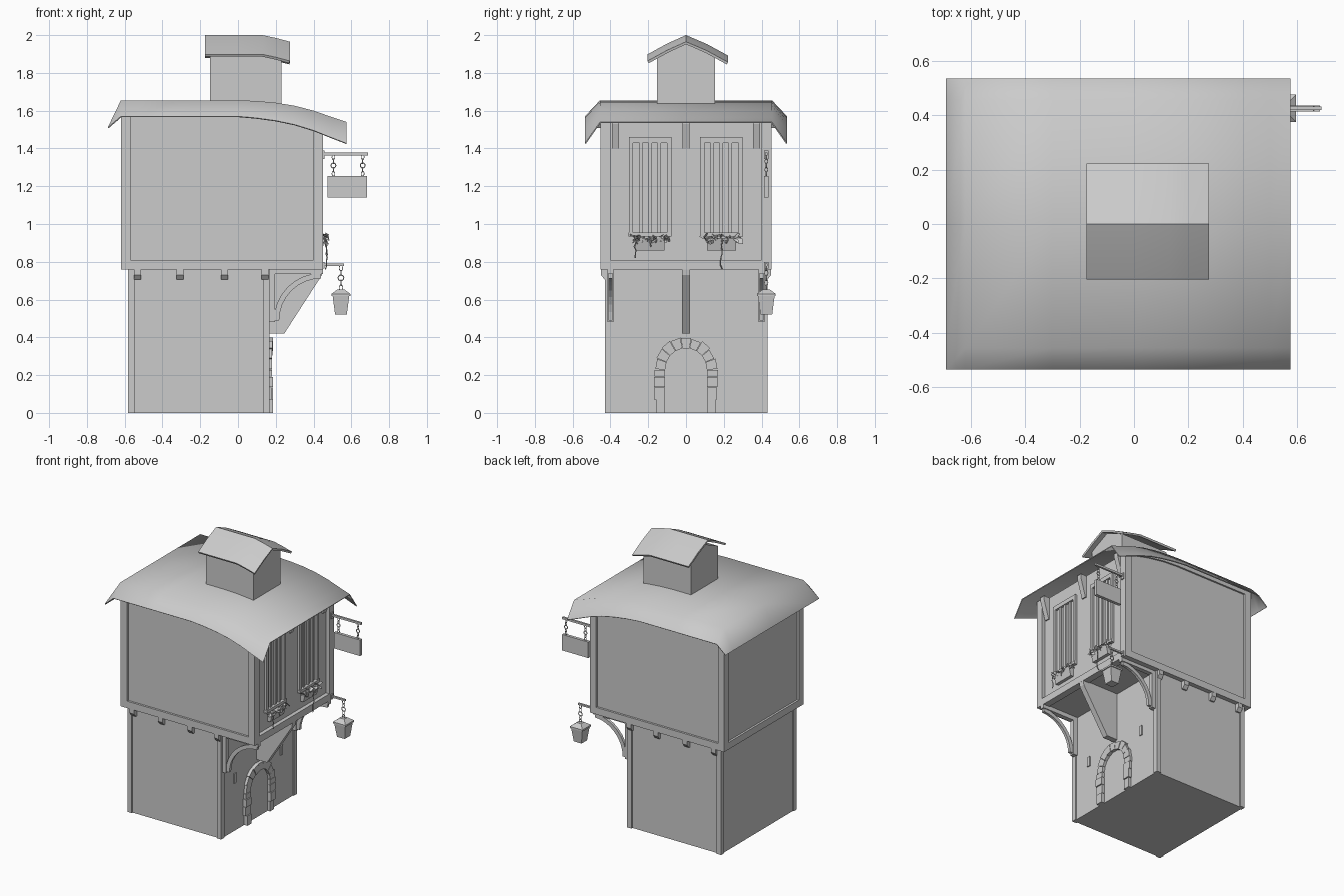
import bpy, bmesh, math, random
from mathutils import Vector

if "Cube" in bpy.data.objects:
    bpy.data.objects.remove(bpy.data.objects["Cube"])
random.seed(4)


def mesh(name, verts, faces, smooth=False):
    me = bpy.data.meshes.new(name)
    bm = bmesh.new()
    vs = [bm.verts.new(v) for v in verts]
    for f in faces:
        bm.faces.new([vs[i] for i in f])
    bmesh.ops.recalc_face_normals(bm, faces=bm.faces)
    for f in bm.faces:
        f.smooth = smooth
    bm.to_mesh(me)
    bm.free()
    ob = bpy.data.objects.new(name, me)
    bpy.context.collection.objects.link(ob)
    return ob


def prism(name, pts, axis, a, b):
    """Extrude a profile: (x, z) along y or (y, z) along x."""
    n = len(pts)
    put = (lambda p, t: (p[0], t, p[1])) if axis == 'y' else (lambda p, t: (t, p[0], p[1]))
    verts = [put(p, t) for t in (a, b) for p in pts]
    faces = [list(range(n)), list(range(n, 2 * n))]
    faces += [[i, (i + 1) % n, (i + 1) % n + n, i + n] for i in range(n)]
    return mesh(name, verts, faces)


def box(name, x0, x1, y0, y1, z0, z1):
    return prism(name, [(x0, z0), (x1, z0), (x1, z1), (x0, z1)], 'y', y0, y1)


def sheet(name, rows, thick, angle):
    """Skin a grid of points, thicken it inward, keep sharp rims."""
    n = len(rows[0])
    faces = [[i * n + j, i * n + j + 1, (i + 1) * n + j + 1, (i + 1) * n + j]
             for i in range(len(rows) - 1) for j in range(n - 1)]
    ob = mesh(name, [p for r in rows for p in r], faces, True)
    if ob.data.polygons[n // 2].normal.z < 0:
        ob.data.flip_normals()
    mod = ob.modifiers.new("thickness", 'SOLIDIFY')
    mod.thickness = thick
    mod.offset = -1
    mod = ob.modifiers.new("sharp_rims", 'EDGE_SPLIT')
    mod.split_angle = math.radians(angle)
    return ob


def tube(name, pts, r):
    cu = bpy.data.curves.new(name, 'CURVE')
    cu.dimensions = '3D'
    cu.bevel_depth = r
    cu.bevel_resolution = 1
    cu.use_fill_caps = True
    sp = cu.splines.new('POLY')
    sp.points.add(len(pts) - 1)
    for p, co in zip(sp.points, pts):
        p.co = (*co, 1)
    ob = bpy.data.objects.new(name, cu)
    bpy.context.collection.objects.link(ob)


def chain(name, x, y, z0, z1, n=5):
    step = (z1 - z0) / n
    for i in range(n):
        bpy.ops.mesh.primitive_torus_add(
            location=(x, y, z0 + (i + .5) * step), major_segments=10, minor_segments=5,
            rotation=(math.pi / 2, 0, math.pi / 2 * (i % 2)),
            major_radius=step * .58, minor_radius=.003)
        ob = bpy.context.object
        ob.name = name
        ob.scale.x = 1 if i == n // 2 else .6


# Lower storey with corner posts
box("lower_walls", -.575, .16, -.42, .42, 0, .765)
for x in (-.582, .132):
    for y in (-.43, .397):
        box("lower_post", x, x + .035, y, y + .035, 0, .76)

# Upper storey: recessed walls whose top follows the roof curve
curve = [(.45, 1.56), (.35, 1.592), (.25, 1.615), (.12, 1.635), (0, 1.642), (-.62, 1.642)]
wall = [(min(max(x, -.605), .422), z) for x, z in curve]
prism("upper_walls", [(-.605, .765), (.422, .765)] + wall, 'y', -.437, .437)
rail = curve + [(x, z - .04) for x, z in reversed(curve)]
for s in (-1, 1):
    prism("side_top_rail", rail, 'y', s * .42, s * .449)
    box("side_sill_beam", -.62, .45, s * .40, s * .452, .76, .81)
    for x, top in ((-.62, 1.635), (.4, 1.555)):
        box("upper_post", x, x + .05, s * .40, s * .452, .76, top)
for x in (-.62, .4):
    box("end_sill_beam", x, x + .05, -.45, .45, .76, .81)

# Floor joist ends on both long sides
for x in (-.55, -.325, -.09, .125):
    for s in (-1, 1):
        prism("joist_end", [(s * .41, .705), (s * .43, .705), (s * .45, .73),
                            (s * .45, .762), (s * .41, .762)], 'x', x, x + .036)

# Main roof with straight flared eaves and a drooping gable end
ridge = [(-.62, 1.655), (-.3, 1.655), (0, 1.655), (.1, 1.651), (.2, 1.642), (.3, 1.626),
         (.4, 1.6), (.5, 1.565), (.575, 1.54)]
rows = [[(-.69, y, 1.51) for y in (-.535, -.455, 0, .455, .535)]]
for x, z in ridge:
    d = .085 + .028 * max(0, x / .575)
    rows.append([(x, -.535, z - d), (x, -.455, z), (x, 0, z), (x, .455, z), (x, .535, z - d)])
sheet("main_roof", rows, .006, 75)

# Rooftop turret and its gabled cap
prism("turret", [(-.154, 1.6), (.154, 1.6), (.154, 1.89), (0, 1.96), (-.154, 1.89)],
      'x', -.148, .23)
cap = []
for x, z in ((-.175, 2), (0, 2), (.13, 2), (.2, 1.985), (.275, 1.965)):
    cap.append([(x, -.204, z - .102), (x, -.1, z - .045), (x, 0, z),
                (x, .11, z - .047), (x, .222, z - .108)])
sheet("turret_roof", cap, .014, 40)

# Eave brackets in the recess above the windows
for y in (-.374, 0, .374):
    prism("eave_bracket", [(.41, 1.4), (.43, 1.4), (.468, 1.53), (.468, 1.56), (.41, 1.56)],
          'y', y - .018, y + .018)

# Windows with mullions, planters and trailing plants
for c in (-.19, .187):
    for y0, y1 in ((-.112, -.09), (.09, .112)):
        box("window_jamb", .41, .438, c + y0, c + y1, .94, 1.46)
    box("window_head", .41, .438, c - .112, c + .112, 1.43, 1.46)
    box("window_sill", .41, .445, c - .114, c + .114, .935, .955)
    for dy in (-.048, 0, .048):
        box("window_mullion", .41, .433, c + dy - .009, c + dy + .009, .95, 1.435)
    prism("planter", [(.41, .86), (.445, .86), (.462, .925), (.41, .925)],
          'y', c - .077, c + .077)
    verts, faces = [], []
    for i in range(45):
        p = Vector((random.uniform(.43, .468), c + random.uniform(-.1, .1),
                    random.uniform(.905, .94)))
        u = Vector([random.uniform(-.014, .014) for _ in range(3)])
        v = Vector([random.uniform(-.018, .018) for _ in range(3)])
        k = len(verts)
        verts += [p + u, p + v, p - u, p - v]
        faces.append([k, k + 1, k + 2, k + 3])
    mesh("planter_leaves", verts, faces)
    for dy, low in ((-.08, .81 if c < 0 else .89), (0, .75 if c > 0 else .87), (.03, .88)):
        pts = [(.45, c + dy, .925), (.468, c + dy + .005, .915)]
        z = .9
        while z > low:
            pts.append((.468 + random.uniform(-.006, .006),
                        c + dy + random.uniform(-.006, .006), z))
            z -= .02
        tube("trailing_vine", pts, .003)

# Jetty supports: solid central bracket and curved side braces
prism("centre_bracket", [(.15, .765), (.45, .765), (.445, .73), (.245, .42), (.155, .42)],
      'y', -.02, .02)
arc = []
for r, rng in ((.25, range(0, 9)), (.222, range(8, -1, -1))):
    for i in rng:
        a = math.pi - i * math.pi / 16
        arc.append((.44 + r * math.cos(a), .49 + r * math.sin(a)))
for y in (-.41, .39):
    prism("curved_brace", arc, 'y', y, y + .02)
    box("brace_post", .155, .195, y - .006, y + .026, .48, .765)
    box("brace_beam", .16, .45, y - .006, y + .026, .735, .765)

# Stone doorway: jamb blocks and arch stones
for s in (-1, 1):
    for z0, z1 in ((0, .07), (.072, .135), (.137, .19), (.192, .228)):
        out = s * (.165 + random.uniform(-.008, .008))
        box("door_jamb_stone", .15, random.uniform(.178, .188), s * .11, out, z0, z1)
    box("wall_stone", .15, .167, s * .265 - .012, s * .265 + .012, .345, .415)
for i in range(9):
    a0, a1 = [math.pi * (i + t) / 9 for t in (.02, .98)]
    ro = .165 + random.uniform(-.006, .006)
    pts = [(r * math.cos(a), .23 + 1.03 * r * math.sin(a))
           for r, a in ((.11, a0), (ro, a0), (ro, a1), (.11, a1))]
    prism("arch_stone", pts, 'x', .15, random.uniform(.178, .188))

# Hanging blank sign board
Y = .425
box("sign_arm", .44, .688, Y - .007, Y + .007, 1.363, 1.378)
box("sign_arm_plate", .445, .458, Y - .012, Y + .012, 1.345, 1.39)
box("sign_board", .475, .684, Y - .011, Y + .011, 1.14, 1.255)
for x in (.505, .66):
    chain("sign_chain", x, Y, 1.255, 1.365)

# Hanging lantern
box("lantern_arm", .44, .56, Y - .007, Y + .007, .778, .79)
box("lantern_arm_plate", .445, .458, Y - .012, Y + .012, .765, .8)
chain("lantern_chain", .545, Y, .65, .78)
for name, r0, r1, z0, z1 in (("lantern_body", .031, .044, .52, .62),
                             ("lantern_rim", .05, .05, .618, .63),
                             ("lantern_cap", .05, .018, .63, .654)):
    bpy.ops.mesh.primitive_cone_add(vertices=4, radius1=r0 * math.sqrt(2),
                                    radius2=r1 * math.sqrt(2), depth=z1 - z0,
                                    location=(.545, Y, (z0 + z1) / 2),
                                    rotation=(0, 0, math.pi / 4))
    bpy.context.object.name = name
